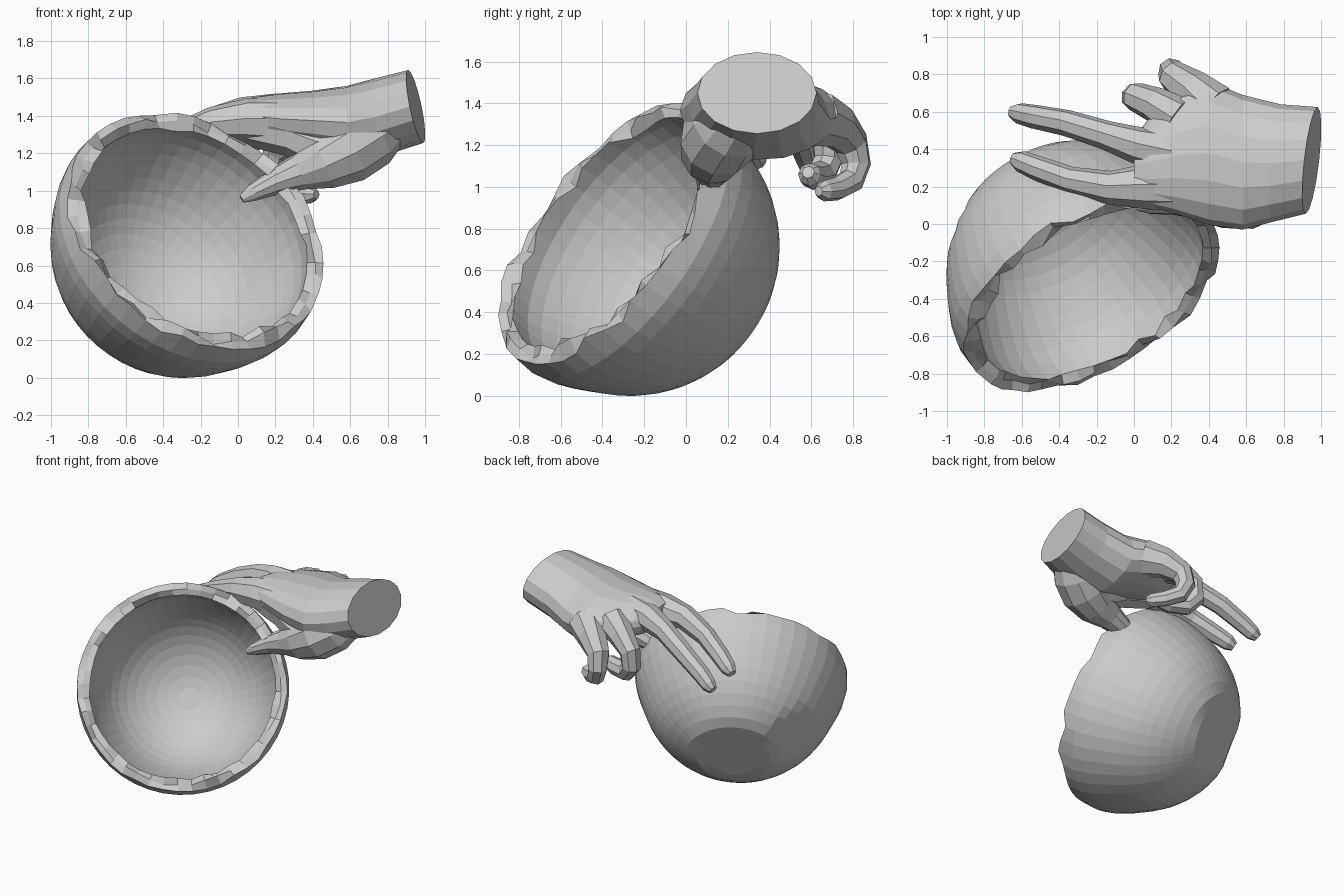
import bpy, bmesh, math, random
from mathutils import Vector

if "Cube" in bpy.data.objects:
    bpy.data.objects.remove(bpy.data.objects["Cube"])

random.seed(4)


def finish(bm, name):
    bmesh.ops.recalc_face_normals(bm, faces=bm.faces)
    me = bpy.data.meshes.new(name)
    bm.to_mesh(me)
    bm.free()
    ob = bpy.data.objects.new(name, me)
    bpy.context.collection.objects.link(ob)
    return ob


def skin(bm, rings):
    """Join successive rings of vertices with quads and cap both ends."""
    n = len(rings[0])
    for a, b in zip(rings, rings[1:]):
        for i in range(n):
            j = (i + 1) % n
            bm.faces.new((a[i], a[j], b[j], b[i]))
    bm.faces.new(rings[0])
    bm.faces.new(rings[-1])


# ---- Broken hollow shell, opening tilted up and forward
CENTRE = Vector((-0.287, -0.268, 0.715))
AXIS = Vector((0.43, -0.74, 0.52)).normalized()
SEGS, OUTER, INNER, RIM = 44, 0.717, 0.635, 0.15
FLATS = [(Vector((-0.46, 0.78, -0.42)).normalized(), 0.65),
         (Vector((-0.90, 0.36, -0.24)).normalized(), 0.68)]


def bowl():
    bm = bmesh.new()
    side = AXIS.cross(Vector((0, 0, 1))).normalized()
    up = side.cross(AXIS)

    def ring(radius, h, jitter=0.0, flatten=False, tilt=0.0):
        out = []
        for i in range(SEGS):
            a = 2 * math.pi * i / SEGS
            # lower edge of the opening stands a little further out
            hh = h + random.uniform(-jitter, jitter) - tilt * math.sin(a)
            t = min(max((hh + 0.28) / 0.40, 0), 1)
            flare = 1 + 0.068 * t * t * (3 - 2 * t)
            r = math.sqrt(max(radius ** 2 - hh ** 2, 0)) * flare
            p = (side * math.cos(a) + up * math.sin(a)) * r + AXIS * hh
            p.z -= 0.008 * t
            if flatten:
                for nrm, d in FLATS:
                    over = p.dot(nrm) - d
                    if over > 0:
                        p -= nrm * over
            out.append(bm.verts.new(CENTRE + p))
        return out

    def heights(radius, count=14):
        top = math.acos((RIM - 0.02) / radius)
        return [radius * math.cos(math.pi - (math.pi - top) * k / count)
                for k in range(1, count)]

    rings = [ring(OUTER, h, flatten=True) for h in heights(OUTER)]
    rings.append(ring(OUTER, RIM, 0.035, tilt=0.025))
    rings.append(ring((OUTER + INNER) / 2, RIM - 0.005, 0.035, tilt=0.025))
    rings.append(ring(INNER, RIM - 0.015, 0.035, tilt=0.025))
    rings += [ring(INNER, h) for h in reversed(heights(INNER))]
    skin(bm, rings)
    finish(bm, "broken_shell")


bowl()


# ---- Palm and wrist: lofted elliptical sections
def palm():
    bm = bmesh.new()
    # x, y, z, half width, half height, lean in x
    sections = [(0.95, 0.34, 1.45, 0.285, 0.195, 0.04),
                (0.76, 0.325, 1.395, 0.315, 0.205, 0.03),
                (0.58, 0.33, 1.345, 0.36, 0.215, 0.0),
                (0.40, 0.38, 1.355, 0.385, 0.18, 0.0),
                (0.22, 0.365, 1.365, 0.31, 0.155, 0.0),
                (0.08, 0.33, 1.38, 0.235, 0.12, 0.0),
                (0.00, 0.31, 1.39, 0.15, 0.07, 0.0)]
    n, rings = 16, []
    for x, y, z, w, h, lean in sections:
        ring = []
        for i in range(n):
            a = 2 * math.pi * i / n
            c, s = math.cos(a), math.sin(a)
            ring.append(bm.verts.new((x - lean * s + lean * 0.8 * c, y + w * c,
                                      z + h * s - 0.02 * c * (lean == 0))))
        rings.append(ring)
    skin(bm, rings)
    finish(bm, "palm_and_wrist")


palm()


# ---- Fingers: tapered tubes through x, y, z, radius points
def finger(name, pts, n=8):
    bm = bmesh.new()
    P = [Vector(p[:3]) for p in pts]
    rings, prev = [], None
    for k, p in enumerate(pts):
        d = (P[min(k + 1, len(P) - 1)] - P[max(k - 1, 0)]).normalized()
        if prev is None:
            u = d.cross(Vector((0, 1, 0.3))).normalized()
        else:
            u = prev.rotation_difference(d) @ u
        prev = d
        v = d.cross(u)
        rings.append([bm.verts.new(P[k] + (u * math.cos(t) + v * math.sin(t)) * p[3])
                      for t in (2 * math.pi * (i + 0.5) / n for i in range(n))])
    skin(bm, rings)
    finish(bm, name)


finger("index_finger", [(0.24, 0.20, 1.37, 0.13), (0.05, 0.20, 1.375, 0.12),
                        (-0.13, 0.195, 1.36, 0.09), (-0.34, 0.235, 1.285, 0.072),
                        (-0.52, 0.30, 1.19, 0.066), (-0.605, 0.335, 1.14, 0.058),
                        (-0.645, 0.35, 1.115, 0.034)])
finger("middle_finger", [(0.20, 0.38, 1.40, 0.12), (0.02, 0.42, 1.40, 0.10),
                         (-0.15, 0.475, 1.365, 0.078), (-0.36, 0.54, 1.27, 0.071),
                         (-0.54, 0.575, 1.165, 0.064), (-0.615, 0.592, 1.11, 0.056),
                         (-0.655, 0.60, 1.085, 0.034)])
finger("ring_finger", [(0.24, 0.56, 1.37, 0.12), (0.11, 0.64, 1.32, 0.095),
                       (0.01, 0.68, 1.24, 0.078), (0.00, 0.68, 1.13, 0.072),
                       (0.06, 0.65, 1.06, 0.07), (0.18, 0.61, 1.05, 0.065),
                       (0.25, 0.59, 1.06, 0.055), (0.28, 0.585, 1.07, 0.03)])
finger("little_finger", [(0.42, 0.62, 1.33, 0.14), (0.31, 0.72, 1.29, 0.11),
                         (0.21, 0.79, 1.21, 0.085), (0.20, 0.815, 1.11, 0.072),
                         (0.23, 0.79, 1.03, 0.064), (0.32, 0.72, 0.99, 0.057),
                         (0.39, 0.66, 0.98, 0.05), (0.42, 0.635, 0.98, 0.025)])
finger("thumb", [(0.78, 0.25, 1.36, 0.15), (0.70, 0.20, 1.29, 0.18),
                 (0.58, 0.15, 1.215, 0.185), (0.45, 0.125, 1.15, 0.15),
                 (0.33, 0.125, 1.10, 0.10), (0.20, 0.12, 1.05, 0.072),
                 (0.08, 0.10, 0.99, 0.048), (0.02, 0.09, 0.955, 0.022)], 10)
# flesh between thumb and index finger
finger("thumb_web", [(0.56, 0.18, 1.23, 0.16), (0.41, 0.17, 1.25, 0.14),
                     (0.29, 0.18, 1.30, 0.12), (0.15, 0.20, 1.325, 0.11),
                     (0.00, 0.22, 1.34, 0.08)], 8)
